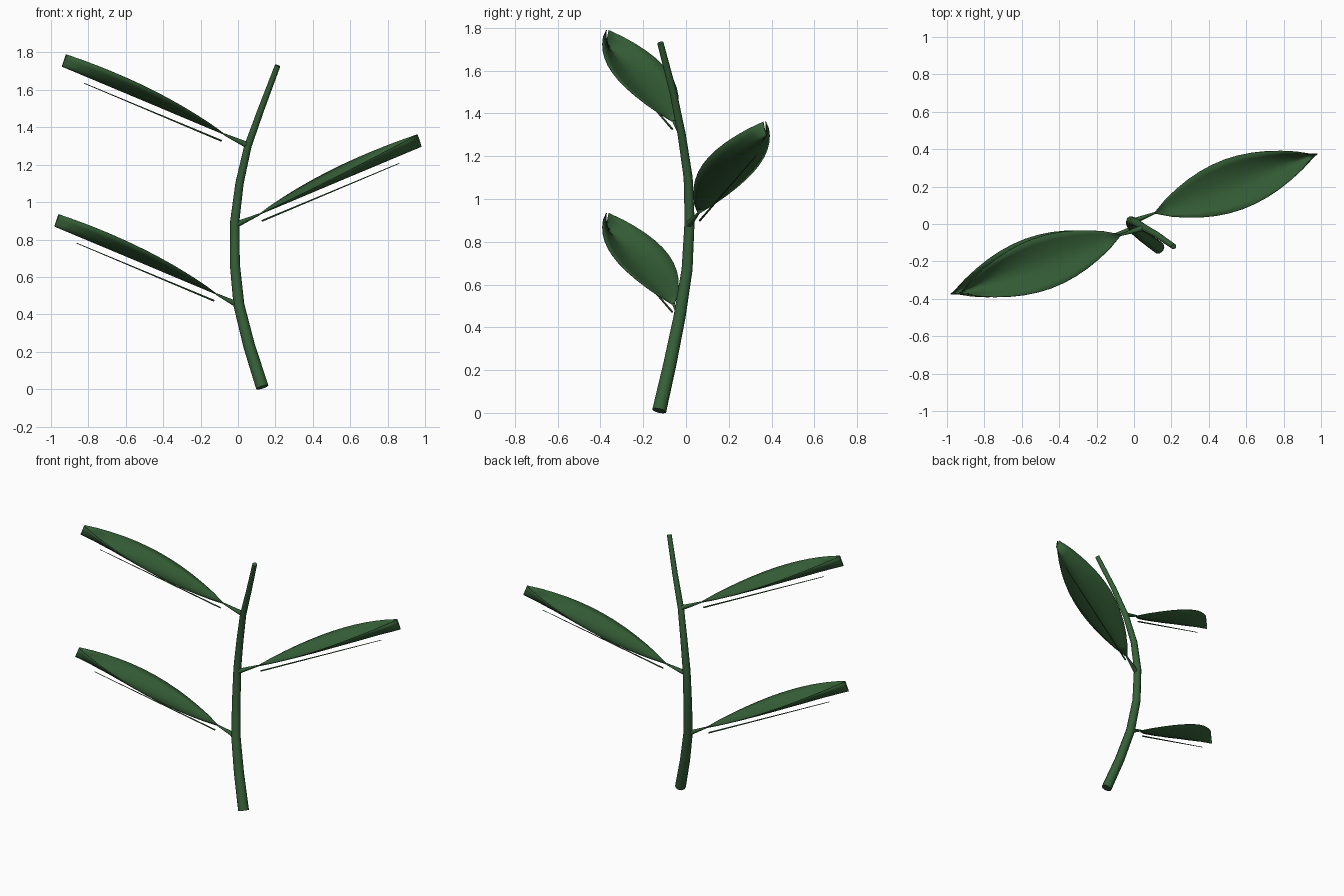
import bpy, bmesh
from math import sin, cos, pi, radians
from mathutils import Vector, Matrix

cube = bpy.data.objects.get("Cube")
if cube:
    bpy.data.objects.remove(cube)

green = bpy.data.materials.new("leaf_green")
green.use_nodes = True
colour = (0.036, 0.115, 0.038, 1)
green.diffuse_color = colour
bsdf = next(n for n in green.node_tree.nodes if n.type == 'BSDF_PRINCIPLED')
bsdf.inputs["Base Color"].default_value = colour
bsdf.inputs["Roughness"].default_value = 0.7


def finish(name, bm, matrix=Matrix()):
    bmesh.ops.transform(bm, matrix=matrix, verts=bm.verts)
    mesh = bpy.data.meshes.new(name)
    bm.to_mesh(mesh)
    bm.free()
    mesh.materials.append(green)
    obj = bpy.data.objects.new(name, mesh)
    bpy.context.collection.objects.link(obj)
    bpy.ops.object.select_all(action='DESELECT')
    obj.select_set(True)
    bpy.context.view_layer.objects.active = obj
    bpy.ops.object.shade_smooth_by_angle(angle=radians(50))
    return obj


def tube(name, path, r0, r1, sides=8, matrix=Matrix()):
    """Tapered, capped tube along a path."""
    bm = bmesh.new()
    pts = [Vector(p) for p in path]
    rings = []
    for i, p in enumerate(pts):
        d = (pts[min(i + 1, len(pts) - 1)] - pts[max(i - 1, 0)]).normalized()
        u = d.cross(Vector((0, 1, 0))).normalized()
        v = d.cross(u)
        r = r0 + (r1 - r0) * i / (len(pts) - 1)
        rings.append([bm.verts.new(p + r * (u * cos(a) + v * sin(a)))
                      for a in (2 * pi * k / sides for k in range(sides))])
    for a, b in zip(rings, rings[1:]):
        for k in range(sides):
            n = (k + 1) % sides
            bm.faces.new((a[k], a[n], b[n], b[k]))
    bm.faces.new(rings[0])
    bm.faces.new(rings[-1])
    bmesh.ops.recalc_face_normals(bm, faces=bm.faces)
    return finish(name, bm, matrix)


LENGTH = 0.99


def blade(name, matrix):
    """Cupped leaf: straight keel, margins lifting toward an upturned tip."""
    bm = bmesh.new()
    rows, cols = 12, 8
    grid = []
    for i in range(rows + 1):
        t = i / rows
        width = 0.006 + 0.135 * max(sin(pi * t), 0) ** 0.85
        lift = 0.068 * sin(pi / 2 * t) ** 0.9
        row = []
        for j in range(cols + 1):
            s = 2 * j / cols - 1
            row.append(bm.verts.new((t * LENGTH, s * width, lift * abs(s) ** 1.6)))
        grid.append(row)
    for a, b in zip(grid, grid[1:]):
        for j in range(cols):
            bm.faces.new((a[j], b[j], b[j + 1], a[j + 1]))
    obj = finish(name, bm, matrix)
    # thin sheet thickness
    solid = obj.modifiers.new("thickness", 'SOLIDIFY')
    solid.thickness = 0.004
    solid.offset = 0


# Main stem, gently bowed
tube("stem", [(0.13, -0.125, 0.01), (0.06, -0.075, 0.23), (0.005, -0.03, 0.45),
              (-0.017, 0.005, 0.67), (-0.017, 0.017, 0.9), (0.008, 0.01, 1.1),
              (0.053, -0.02, 1.3), (0.125, -0.06, 1.5), (0.212, -0.12, 1.73)],
     0.034, 0.015, 10)

# Leaves: name, stem joint, leaf base, heading
leaves = [("lower", (0.0, -0.025, 0.45), (-0.115, -0.06, 0.508), 200),
          ("middle", (-0.01, 0.012, 0.88), (0.115, 0.06, 0.935), 20),
          ("upper", (0.05, -0.02, 1.305), (-0.075, -0.06, 1.363), 200)]
for name, joint, base, heading in leaves:
    place = (Matrix.Translation(base) @ Matrix.Rotation(radians(heading), 4, 'Z')
             @ Matrix.Rotation(radians(-21.5), 4, 'Y'))
    tube(name + "_stalk", [joint, base], 0.017, 0.005)
    blade(name + "_leaf", place)
    # slender rib running below the blade
    tube(name + "_rib", [(0, 0, -0.038), (0.42, 0, -0.038), (0.84, 0, -0.038)],
         0.005, 0.002, 6, place)
